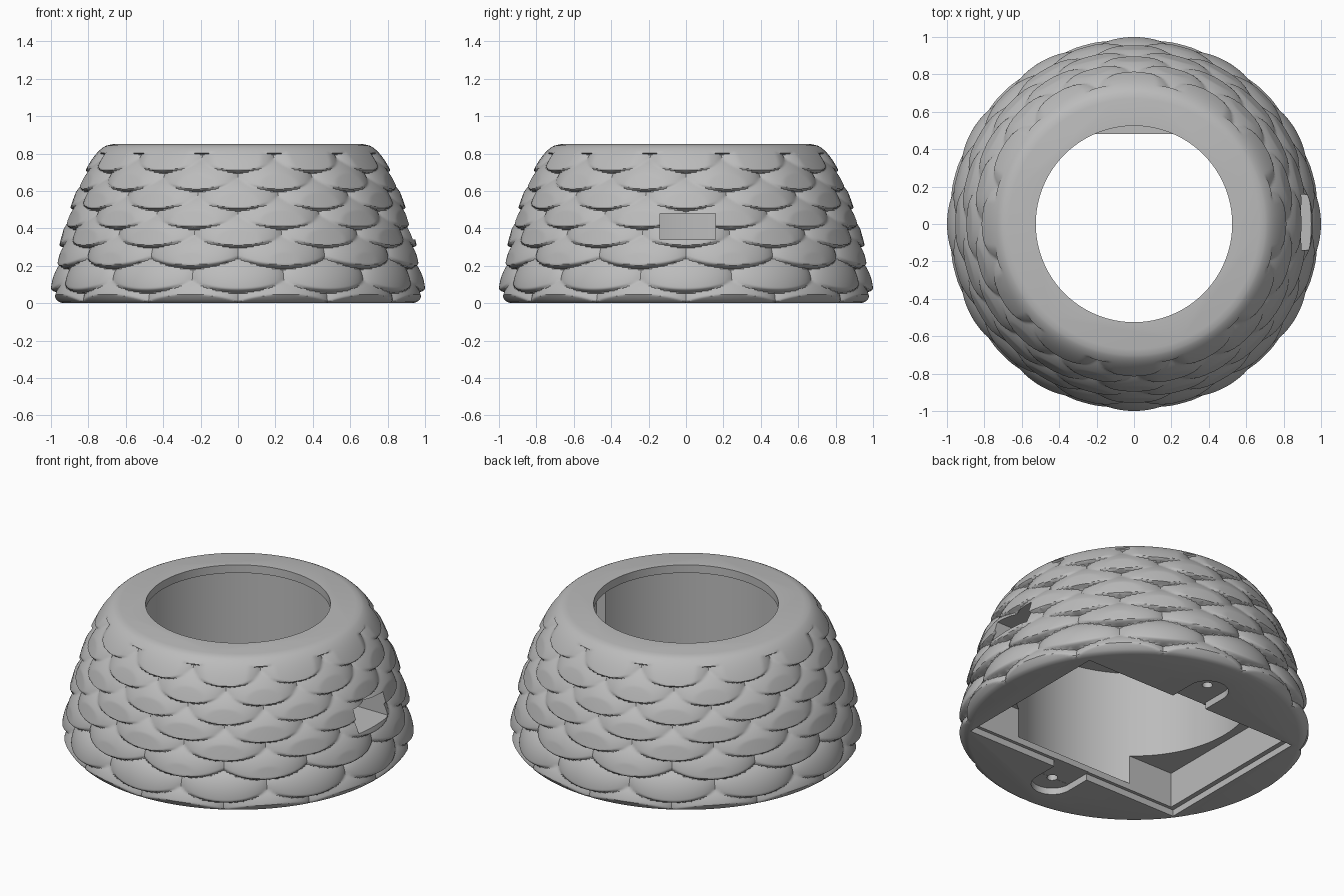
import bpy, bmesh, math
from mathutils import Vector

cube = bpy.data.objects.get("Cube")
if cube:
    bpy.data.objects.remove(cube, do_unlink=True)

H = 0.85          # total height
SCALES = 12       # scales per row
BULGE = 0.09      # how far a scale stands out
ROWS = [-0.03, 0.08, 0.21, 0.32, 0.42, 0.52, 0.62, 0.72, 0.82]
PITCH = 2 * math.pi / SCALES
HALF_WIDTH = PITCH * 0.56

grey = bpy.data.materials.new("warm_light_grey")
grey.use_nodes = True
grey.diffuse_color = (0.5, 0.5, 0.5, 1)
grey.node_tree.nodes["Principled BSDF"].inputs["Base Color"].default_value = (0.5, 0.5, 0.5, 1)


def envelope(z):
    """Radius reached by the scale tips."""
    return 1.005 - 0.04 * z - 0.3 * z * z


def limit(z):
    """Rounded shoulder at the top and chamfer at the foot."""
    top = 0.67 + 0.11 * math.sqrt(max(0, H - z) / 0.08)
    foot = 0.935 + 0.065 * math.sqrt(z / 0.06)
    return min(top, foot)


def shell_radius(angle, z):
    r = max(envelope(z) - BULGE, 0.945 - z)
    for k, zk in enumerate(ROWS):
        offset = PITCH / 2 * ((k + 1) % 2)
        u = ((angle - offset + PITCH / 2) % PITCH - PITCH / 2) / HALF_WIDTH
        rise = z - zk - 0.05 * u * u      # lower edge curves up at the sides
        v = rise / (0.17 if rise > 0 else 0.03)
        d = 1 - u * u - v * v
        if d > 0:
            r = max(r, envelope(max(z, zk)) - BULGE + BULGE * math.sqrt(d))
    return min(r, limit(z))


def new_object(name, bm):
    bmesh.ops.recalc_face_normals(bm, faces=bm.faces[:])
    mesh = bpy.data.meshes.new(name)
    bm.to_mesh(mesh)
    bm.free()
    mesh.materials.append(grey)
    obj = bpy.data.objects.new(name, mesh)
    bpy.context.collection.objects.link(obj)
    return obj


# Solid scaled body
N, M = 360, 130
bm = bmesh.new()
rings = []
for j in range(M + 1):
    z = H * j / M
    ring = []
    for i in range(N):
        a = 2 * math.pi * i / N
        r = shell_radius(a, z)
        ring.append(bm.verts.new((r * math.cos(a), r * math.sin(a), z)))
    rings.append(ring)
for low, high in zip(rings, rings[1:]):
    for i in range(N):
        n = (i + 1) % N
        bm.faces.new((low[i], low[n], high[n], high[i]))
bm.faces.new(rings[0][::-1])
bm.faces.new(rings[-1])
body = new_object("scaled_shell", bm)


def box(name, x0, x1, y0, y1, z0, z1):
    bm = bmesh.new()
    bmesh.ops.create_cube(bm, size=1)
    bmesh.ops.scale(bm, vec=Vector((x1 - x0, y1 - y0, z1 - z0)), verts=bm.verts[:])
    bmesh.ops.translate(bm, vec=Vector((x0 + x1, y0 + y1, z0 + z1)) / 2, verts=bm.verts[:])
    return new_object(name, bm)


def drum(name, x, y, radius, z0, z1, sides):
    bm = bmesh.new()
    bmesh.ops.create_cone(bm, cap_ends=True, segments=sides, radius1=radius,
                          radius2=radius, depth=z1 - z0)
    bmesh.ops.translate(bm, vec=Vector((x, y, (z0 + z1) / 2)), verts=bm.verts[:])
    return new_object(name, bm)


# Hollows: top hole, round chamber, base pocket, cover recess, cable channel and notch
cutters = [
    drum("top_hole", 0, 0, 0.525, 0.7, 1.0, 96),
    drum("round_chamber", 0, 0, 0.67, 0.08, 0.8, 96),
    box("base_pocket", -0.72, 0.72, -0.53, 0.48, -0.1, 0.26),
    box("cover_recess", -0.75, 0.75, -0.55, 0.5, -0.1, 0.04),
    box("cable_channel", 0.6, 0.72, -0.14, 0.16, 0.2, 0.7),
    box("cable_notch", 0.61, 1.2, -0.139, 0.159, 0.34, 0.48),
]
# Screw ears with pilot holes, front and back
for side, y in (("front", -0.71), ("back", 0.66)):
    inner = -0.5 if y < 0 else 0.45
    cutters += [
        drum(side + "_ear", 0.01, y, 0.12, -0.1, 0.041, 32),
        box(side + "_ear_neck", -0.11, 0.13, min(y, inner), max(y, inner), -0.1, 0.042),
        drum(side + "_screw_hole", 0.01, y, 0.03, -0.1, 0.2, 24),
    ]

bpy.context.view_layer.objects.active = body
for cutter in cutters:
    cutter.hide_render = True
    cut = body.modifiers.new(cutter.name, "BOOLEAN")
    cut.operation = "DIFFERENCE"
    cut.solver = "EXACT"
    cut.object = cutter
    bpy.ops.object.modifier_apply(modifier=cut.name)
    bpy.data.objects.remove(cutter, do_unlink=True)

bpy.ops.object.select_all(action="DESELECT")
body.select_set(True)
bpy.ops.object.shade_smooth_by_angle(angle=math.radians(35))
